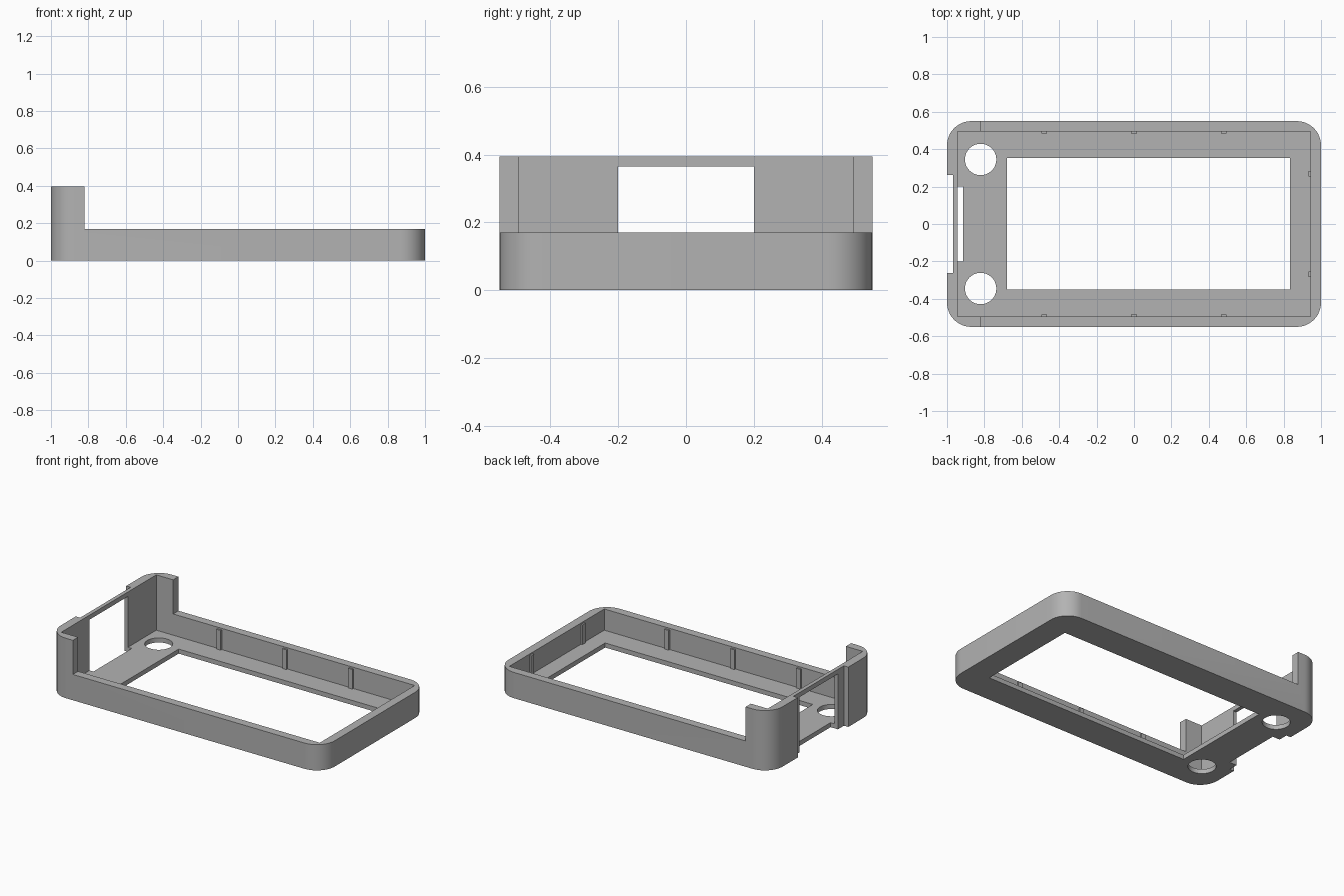
import bpy, bmesh, math

cube = bpy.data.objects.get("Cube")
if cube:
    bpy.data.objects.remove(cube, do_unlink=True)

grey = bpy.data.materials.new("plain grey")
grey.use_nodes = True
GREY = (0.45, 0.45, 0.45, 1)
grey.diffuse_color = GREY
grey.node_tree.nodes["Principled BSDF"].inputs["Base Color"].default_value = GREY

HALF_X, HALF_Y = 1.0, 0.55
IN_X, IN_Y = 0.943, 0.495
LOW, TALL, FLOOR, STEP_X = 0.17, 0.395, 0.03, -0.82


def prism(name, outline, z0, z1):
    """Extrude a flat outline from z0 to z1."""
    bm = bmesh.new()
    face = bm.faces.new([bm.verts.new((x, y, z0)) for x, y in outline])
    up = bmesh.ops.extrude_face_region(bm, geom=[face])["geom"]
    bmesh.ops.translate(bm, vec=(0, 0, z1 - z0),
                        verts=[v for v in up if isinstance(v, bmesh.types.BMVert)])
    bmesh.ops.recalc_face_normals(bm, faces=bm.faces)
    mesh = bpy.data.meshes.new(name)
    bm.to_mesh(mesh)
    bm.free()
    mesh.materials.append(grey)
    obj = bpy.data.objects.new(name, mesh)
    bpy.context.collection.objects.link(obj)
    return obj


def box(name, x0, x1, y0, y1, z0, z1):
    return prism(name, [(x0, y0), (x1, y0), (x1, y1), (x0, y1)], z0, z1)


def arc(cx, cy, r, start, end, steps):
    angles = [math.radians(start + (end - start) * i / steps) for i in range(steps + 1)]
    return [(cx + r * math.cos(a), cy + r * math.sin(a)) for a in angles]


def rounded_rectangle(hx, hy, r):
    points = []
    for k, (sx, sy) in enumerate([(1, 1), (-1, 1), (-1, -1), (1, -1)]):
        points += arc(sx * (hx - r), sy * (hy - r), r, 90 * k, 90 * k + 90, 12)
    return points


# Solid block with rounded corners
frame = prism("bezel_frame", rounded_rectangle(HALF_X, HALF_Y, 0.13), 0, TALL)

# Cutters: cavity, lowered rim, screen window, end recess, end opening, screw holes
cutters = [
    box("cavity_cutter", -IN_X, IN_X, -IN_Y, IN_Y, FLOOR, 1),
    box("rim_cutter", STEP_X, 2, -1, 1, LOW, 1),
    box("screen_cutter", -0.68, 0.835, -0.35, 0.353, -1, 1),
    box("recess_cutter", -2, -0.968, -0.263, 0.263, -1, 1),
    box("opening_cutter", -2, -0.915, -0.2, 0.2, -1, 0.365),
]
for side in (-1, 1):
    cutters.append(prism("hole_cutter", arc(STEP_X, side * 0.345, 0.084, 0, 360, 48)[:-1], -1, 0.1))

bpy.context.view_layer.objects.active = frame
for cutter in cutters:
    cutter.hide_render = True
    mod = frame.modifiers.new("cut", 'BOOLEAN')
    mod.operation = 'DIFFERENCE'
    mod.solver = 'EXACT'
    mod.object = cutter
    bpy.ops.object.modifier_apply(modifier=mod.name)
for cutter in cutters:
    bpy.data.objects.remove(cutter, do_unlink=True)

bpy.ops.object.select_all(action='DESELECT')
frame.select_set(True)
bpy.ops.object.shade_smooth_by_angle(angle=math.radians(30))

# Small snap ribs along the inner walls
W, D, RIB_TOP = 0.015, 0.011, 0.16
for side, label in ((-1, "front"), (1, "back")):
    for x in (-0.48, 0, 0.48):
        ys = sorted((side * (IN_Y - D), side * (IN_Y + D)))
        box(label + "_wall_rib", x - W, x + W, *ys, FLOOR, RIB_TOP)
    y = side * 0.268
    box("end_wall_rib", IN_X - D, IN_X + D, y - W, y + W, FLOOR, RIB_TOP)
